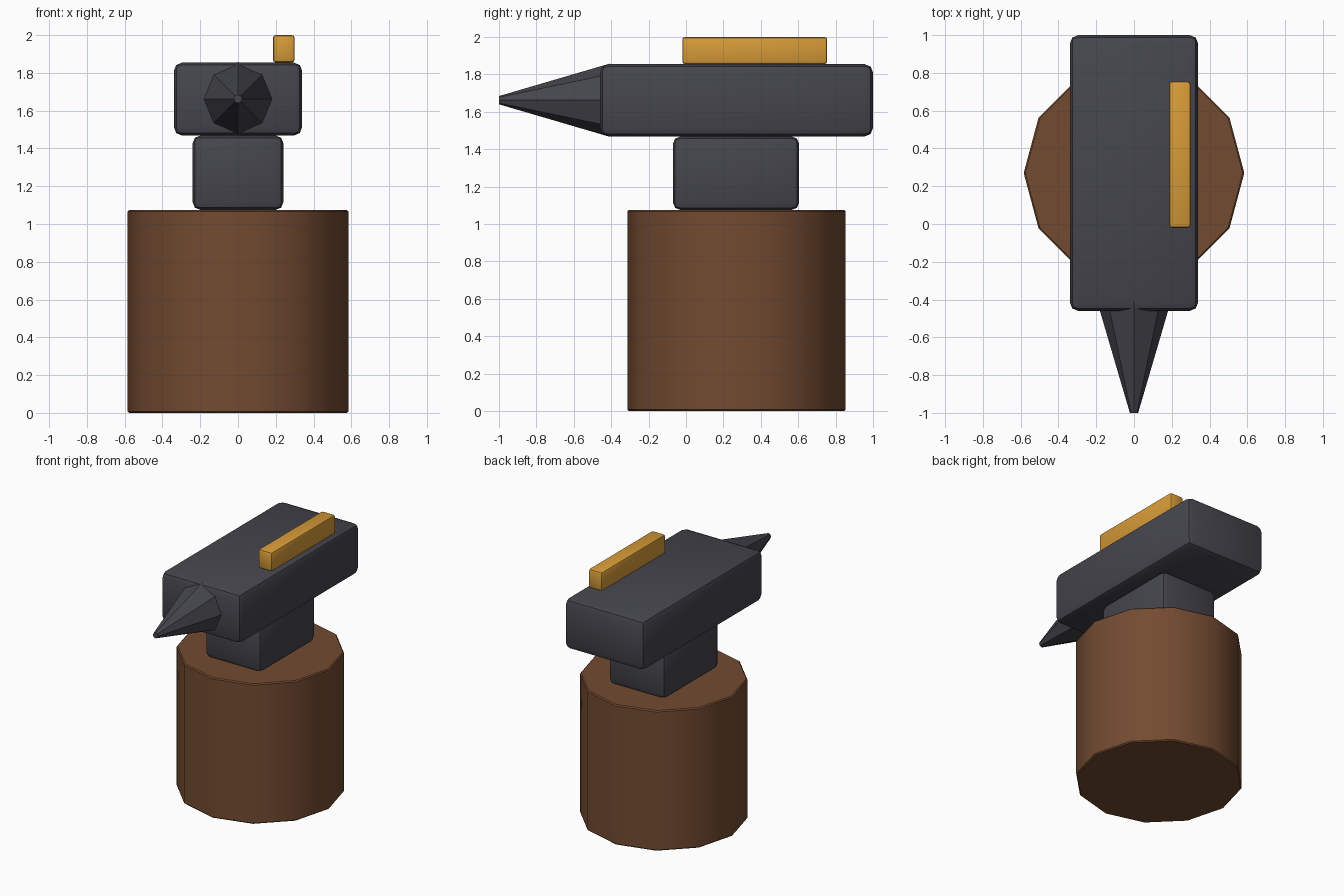
import bpy
import math

cube = bpy.data.objects.get("Cube")
if cube:
    bpy.data.objects.remove(cube, do_unlink=True)


def material(name, colour):
    mat = bpy.data.materials.new(name)
    mat.use_nodes = True
    mat.diffuse_color = (*colour, 1)
    bsdf = next(n for n in mat.node_tree.nodes if n.type == "BSDF_PRINCIPLED")
    bsdf.inputs["Base Color"].default_value = (*colour, 1)
    return mat


steel = material("dark_steel", (0.06, 0.06, 0.075))
wood = material("brown_wood", (0.17, 0.07, 0.03))
gold = material("golden_wood", (0.68, 0.33, 0.04))


def finish(name, mat, bevel=0.0, segments=1):
    """Name, colour, bevel and shade the active object."""
    obj = bpy.context.object
    obj.name = name
    obj.data.materials.append(mat)
    bpy.ops.object.transform_apply(location=False, rotation=True, scale=True)
    if bevel:
        mod = obj.modifiers.new("Bevel", "BEVEL")
        mod.width = bevel
        mod.segments = segments
        mod.limit_method = "ANGLE"
        mod.angle_limit = math.radians(40)
        bpy.ops.object.modifier_apply(modifier=mod.name)
    bpy.ops.object.shade_smooth_by_angle(angle=math.radians(35))
    return obj


def block(name, low, high, mat, bevel, segments=2):
    """Rounded box between two corners."""
    centre = [(a + b) / 2 for a, b in zip(low, high)]
    bpy.ops.mesh.primitive_cube_add(size=1, location=centre)
    bpy.context.object.scale = [b - a for a, b in zip(low, high)]
    return finish(name, mat, bevel, segments)


# Twelve-sided stump, with a corner pointing along x
bpy.ops.mesh.primitive_cylinder_add(
    vertices=12, radius=0.584, depth=1.075, location=(0, 0.27, 0.5375))
finish("stump", wood, 0.008)

# Anvil waist and body
block("anvil_waist", (-0.24, -0.07, 1.075), (0.24, 0.605, 1.468), steel, 0.04)
block("anvil_body", (-0.34, -0.46, 1.468), (0.34, 1.0, 1.855), steel, 0.045)

# Eight-sided tapering horn, its base sunk in the body
bpy.ops.mesh.primitive_cone_add(
    vertices=8, radius1=0.195, radius2=0.022, depth=0.59,
    location=(0, -0.705, 1.662), rotation=(math.pi / 2, 0, 0))
finish("anvil_horn", steel)

# Wooden bar lying on the face
block("handle_bar", (0.185, -0.02, 1.855), (0.3, 0.755, 2.0), gold, 0.015)
